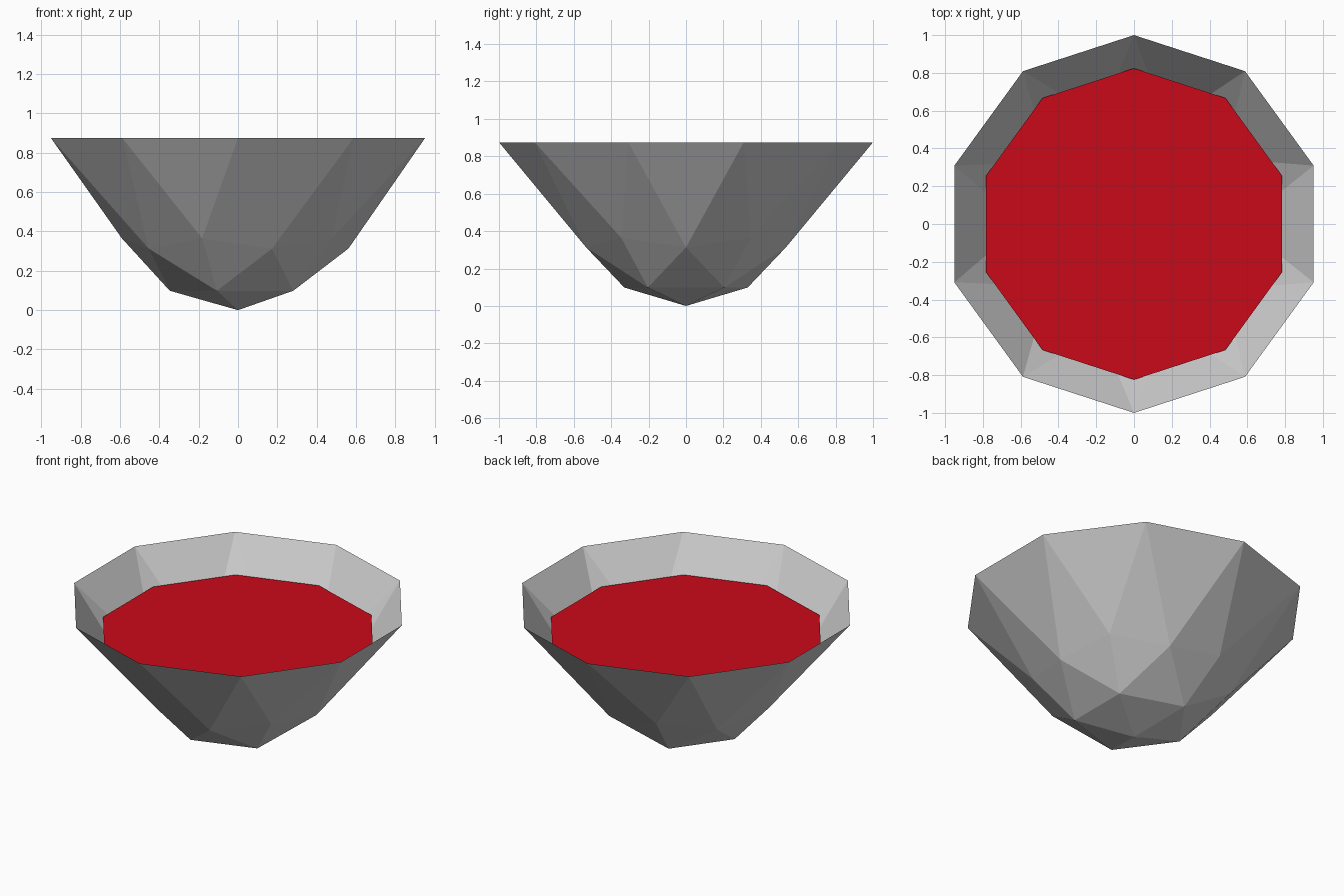
import bpy, bmesh
from math import cos, sin, radians

if "Cube" in bpy.data.objects:
    bpy.data.objects.remove(bpy.data.objects["Cube"])


def add_object(name, bm):
    mesh = bpy.data.meshes.new(name)
    bm.to_mesh(mesh)
    bm.free()
    obj = bpy.data.objects.new(name, mesh)
    bpy.context.collection.objects.link(obj)
    return obj


# Bowl: lower half of a low-poly icosphere, with its rim flared up and out
RIM_Z, BASE_SCALE = 0.875, 0.66
bm = bmesh.new()
bmesh.ops.create_icosphere(bm, subdivisions=2, radius=1)
bmesh.ops.delete(bm, geom=[v for v in bm.verts if v.co.z > 0.01], context='VERTS')
for v in bm.verts:
    if v.co.z > -0.01:
        v.co.z = RIM_Z
    else:
        v.co.z += 1
        v.co *= BASE_SCALE
add_object("bowl", bm)

# Soup: flat ten-sided surface inside the bowl
bm = bmesh.new()
angles = [radians(18 + 36 * i) for i in range(10)]
bm.faces.new([bm.verts.new((0.824 * cos(a), 0.824 * sin(a), 0.68)) for a in angles])
soup = add_object("soup", bm)
red = bpy.data.materials.new("red_soup")
red.diffuse_color = (0.60, 0.003, 0.01, 1)
red.use_nodes = True
red.node_tree.nodes["Principled BSDF"].inputs["Base Color"].default_value = red.diffuse_color
soup.data.materials.append(red)
